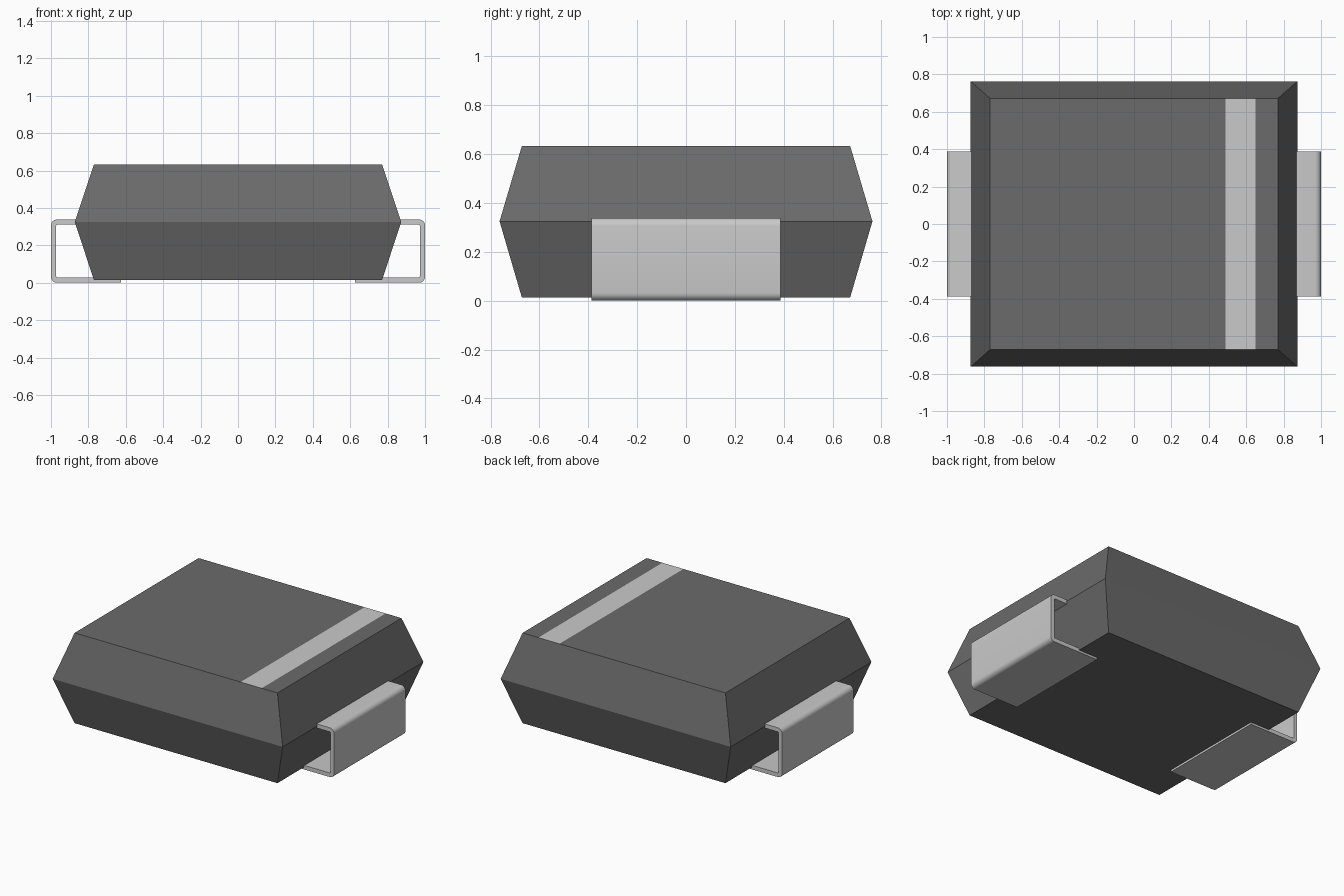
import bpy, bmesh, math

cube = bpy.data.objects.get("Cube")
if cube:
    bpy.data.objects.remove(cube, do_unlink=True)


def material(name, value):
    mat = bpy.data.materials.new(name)
    mat.use_nodes = True
    color = (value, value, value, 1)
    mat.diffuse_color = color
    bsdf = next(n for n in mat.node_tree.nodes if n.type == 'BSDF_PRINCIPLED')
    bsdf.inputs["Base Color"].default_value = color
    return mat


dark = material("dark grey plastic", 0.147)
silver = material("light grey metal", 0.59)


def finish(bm, name, mats):
    bmesh.ops.recalc_face_normals(bm, faces=bm.faces)
    mesh = bpy.data.meshes.new(name)
    bm.to_mesh(mesh)
    bm.free()
    for m in mats:
        mesh.materials.append(m)
    ob = bpy.data.objects.new(name, mesh)
    bpy.context.collection.objects.link(ob)
    return ob


# Package body: three stacked rectangles, widest at the parting line
bm = bmesh.new()
rings = []
for hx, hy, z in ((0.77, 0.672, 0.014), (0.873, 0.763, 0.325), (0.77, 0.672, 0.633)):
    rings.append([bm.verts.new((sx * hx, sy * hy, z))
                  for sx, sy in ((-1, -1), (1, -1), (1, 1), (-1, 1))])
for low, high in zip(rings, rings[1:]):
    for i in range(4):
        j = (i + 1) % 4
        bm.faces.new((low[i], low[j], high[j], high[i]))
bm.faces.new(rings[0][::-1])
top = bm.faces.new(rings[2])

# Polarity band: cut into the top face
for x in (0.49, 0.65):
    tops = [f for f in bm.faces if f.calc_center_median().z > 0.63]
    edges = {e for f in tops for e in f.edges}
    verts = {v for f in tops for v in f.verts}
    bmesh.ops.bisect_plane(bm, geom=list(verts) + list(edges) + tops,
                           plane_co=(x, 0, 0), plane_no=(1, 0, 0))
for f in bm.faces:
    c = f.calc_center_median()
    f.material_index = int(c.z > 0.63 and 0.49 < c.x < 0.65)
finish(bm, "body", [dark, silver])


def arc(cx, cz, r, start, end, steps=6):
    angles = [math.radians(start + (end - start) * i / steps) for i in range(steps + 1)]
    return [(cx + r * math.cos(a), cz + r * math.sin(a)) for a in angles]


# Bent leads: C-shaped strip profile extruded across the width
T, H, R, r = 0.028, 0.338, 0.032, 0.006
outline = ([(0.625, 0)] + arc(1 - R, R, R, -90, 0) + arc(1 - R, H - R, R, 0, 90)
           + [(0.84, H), (0.84, H - T)]
           + arc(1 - T - r, H - T - r, r, 90, 0, 3)
           + arc(1 - T - r, T + r, r, 0, -90, 3) + [(0.625, T)])
for side, name in ((1, "left_lead"), (-1, "right_lead")):
    bm = bmesh.new()
    face = bm.faces.new([bm.verts.new((side * x, -0.387, z)) for x, z in outline])
    ext = bmesh.ops.extrude_face_region(bm, geom=[face])
    bmesh.ops.translate(bm, vec=(0, 0.774, 0),
                        verts=[g for g in ext["geom"] if isinstance(g, bmesh.types.BMVert)])
    ob = finish(bm, name, [silver])
    bpy.ops.object.select_all(action='DESELECT')
    ob.select_set(True)
    bpy.context.view_layer.objects.active = ob
    bpy.ops.object.shade_smooth_by_angle(angle=math.radians(35))
